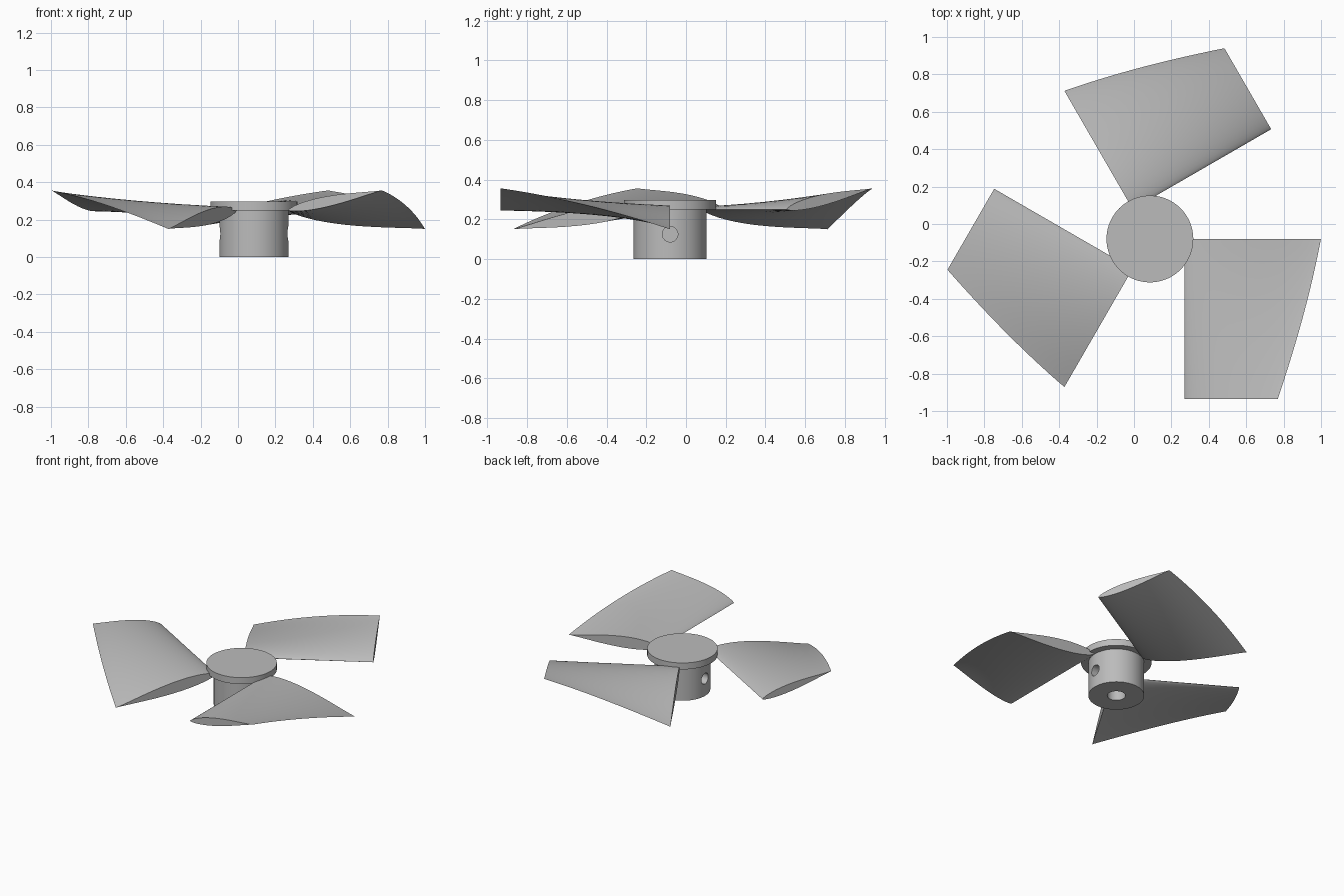
import bpy, math
from mathutils import Matrix, Vector

if "Cube" in bpy.data.objects:
    bpy.data.objects.remove(bpy.data.objects["Cube"])

CENTRE = Vector((0.085, -0.08, 0))
HUB_R = 0.184

grey = bpy.data.materials.new("plain_grey")
grey.use_nodes = True
COLOUR = (0.5, 0.5, 0.5, 1)
grey.diffuse_color = COLOUR
grey.node_tree.nodes["Principled BSDF"].inputs["Base Color"].default_value = COLOUR


def smooth(obj):
    bpy.ops.object.select_all(action="DESELECT")
    obj.select_set(True)
    bpy.context.view_layer.objects.active = obj
    bpy.ops.object.shade_smooth_by_angle(angle=math.radians(35))


def cylinder(name, radius, z0, z1, sides=96):
    bpy.ops.mesh.primitive_cylinder_add(vertices=sides, radius=radius, depth=z1 - z0,
                                        location=CENTRE + Vector((0, 0, (z0 + z1) / 2)))
    obj = bpy.context.object
    obj.name = name
    obj.data.materials.append(grey)
    return obj


def cut(obj, cutter):
    mod = obj.modifiers.new("cut", "BOOLEAN")
    mod.operation = "DIFFERENCE"
    mod.solver = "EXACT"
    mod.object = cutter
    bpy.context.view_layer.objects.active = obj
    bpy.ops.object.modifier_apply(modifier=mod.name)
    bpy.data.objects.remove(cutter)


# Hub with a shaft bore and two opposite screw holes
hub = cylinder("hub", HUB_R, 0, 0.25)
cut(hub, cylinder("bore_cutter", 0.06, -0.1, 0.2, 48))
for side in (-1, 1):
    hole = cylinder("screw_hole_cutter", 0.039, -0.05, 0.05, 32)
    hole.rotation_euler.y = math.pi / 2
    hole.location = CENTRE + Vector((side * (HUB_R - 0.04), 0, 0.125))
    cut(hub, hole)
smooth(hub)

# Cap
smooth(cylinder("cap", 0.232, 0.25, 0.297))


# Blade: a teardrop section that tapers and twists about its inner edge
def section(steps):
    ts = [(1 - math.cos(math.pi * i / steps)) / 2 for i in range(steps + 1)]
    half = lambda t: t ** 0.7 * (1 - t) ** 1.3
    upper = [(t, 0.22 * half(t)) for t in ts]
    lower = [(t, -0.18 * half(t)) for t in ts[1:-1]]
    return upper + lower[::-1]


def blade_mesh(rings=24, span=0.855):
    verts, faces = [], []
    profile = section(20)
    n = len(profile)
    for r in range(rings + 1):
        f = r / rings
        chord = 0.737 + (0.511 - 0.737) * f + 0.03 * f * (1 - f)
        twist = math.radians(-7.8 + 19.8 * f)
        c, s = math.cos(twist), math.sin(twist)
        verts += [(HUB_R + chord * (t * c - h * s), -span * f, 0.25 + chord * (t * s + h * c))
                  for t, h in profile]
    for r in range(rings):
        for i in range(n):
            a, b = r * n + i, r * n + (i + 1) % n
            faces.append((a, b, b + n, a + n))
    faces += [tuple(range(n))[::-1], tuple(range(rings * n, rings * n + n))]
    mesh = bpy.data.meshes.new("blade")
    mesh.from_pydata(verts, [], faces)
    mesh.materials.append(grey)
    return mesh


for k in range(3):
    mesh = blade_mesh()
    mesh.transform(Matrix.Translation(CENTRE) @ Matrix.Rotation(k * math.tau / 3, 4, "Z"))
    blade = bpy.data.objects.new(f"blade_{k + 1}", mesh)
    bpy.context.collection.objects.link(blade)
    smooth(blade)
